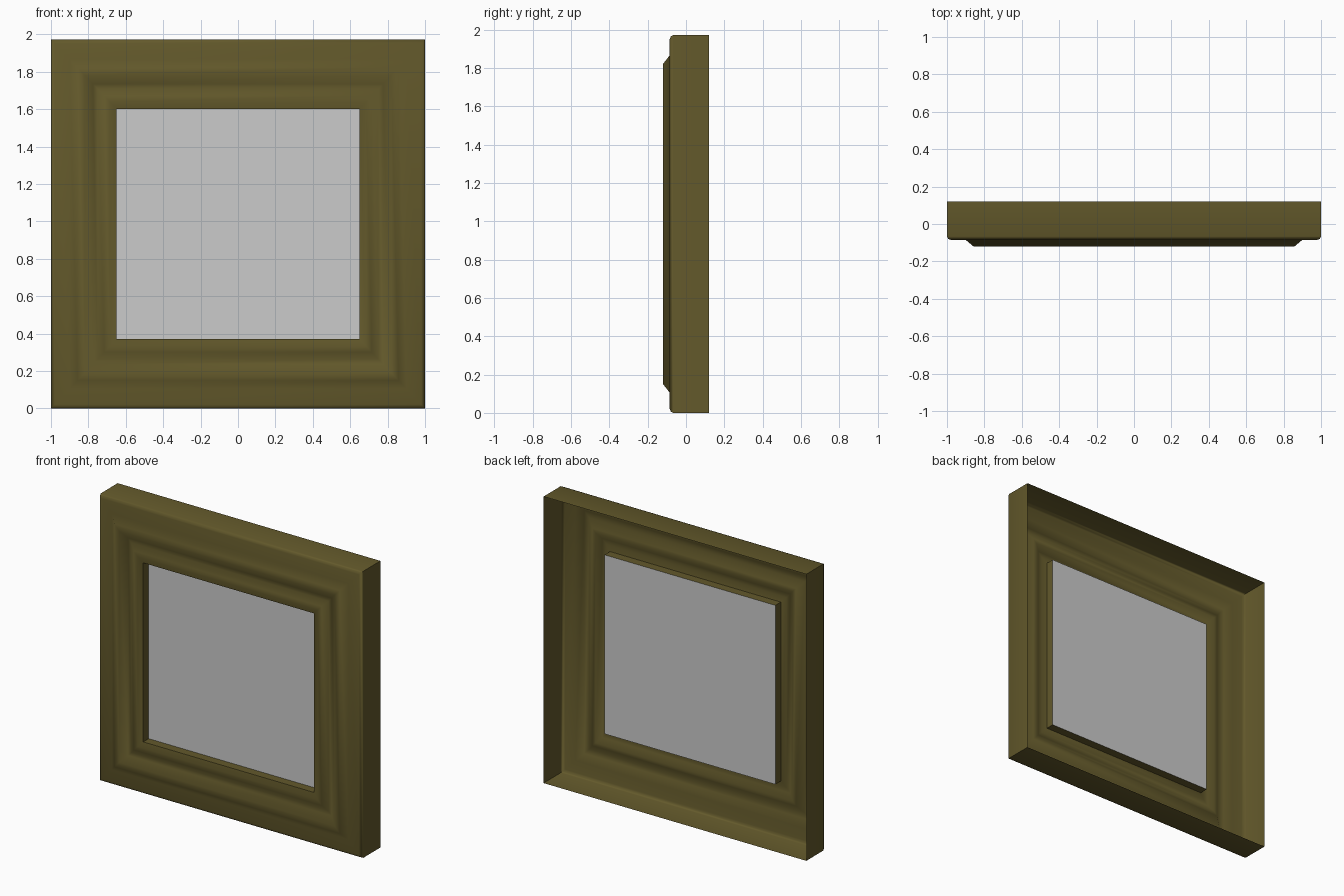
import bpy, bmesh

if "Cube" in bpy.data.objects:
    bpy.data.objects.remove(bpy.data.objects["Cube"])


def material(name, rgb):
    m = bpy.data.materials.new(name)
    m.diffuse_color = (*rgb, 1.0)
    m.use_nodes = True
    m.node_tree.nodes["Principled BSDF"].inputs["Base Color"].default_value = m.diffuse_color
    return m


def finish(bm, name, mat, angle=None):
    me = bpy.data.meshes.new(name)
    bm.to_mesh(me)
    bm.free()
    me.materials.append(mat)
    ob = bpy.data.objects.new(name, me)
    bpy.context.collection.objects.link(ob)
    if angle:
        bpy.context.view_layer.objects.active = ob
        ob.select_set(True)
        bpy.ops.object.shade_smooth_by_angle(angle=angle)
        ob.select_set(False)
    return ob


olive = material("olive wood", (0.125, 0.100, 0.024))
grey = material("grey glass", (0.60, 0.60, 0.60))

W, H = 1.0, 1.972        # half width, full height
PANE_Y = -0.043

# Moulding profile: (distance in from the outer edge, y), back to pane
profile = [(0, 0.12), (0, -0.066), (0.006, -0.079), (0.02, -0.085),
           (0.10, -0.085), (0.142, -0.12), (0.18, -0.12),
           (0.225, -0.088), (0.25, -0.088), (0.285, -0.112),
           (0.315, -0.112), (0.35, -0.102), (0.35, PANE_Y)]


def ring(bm, d, y):
    dz = d * 0.37 / 0.35
    return [bm.verts.new(p) for p in ((-W + d, y, dz), (W - d, y, dz),
                                      (W - d, y, H - dz), (-W + d, y, H - dz))]


# Frame: mitred thin shell, open at the back
bm = bmesh.new()
rings = [ring(bm, d, y) for d, y in profile]
for a, b in zip(rings, rings[1:]):
    for i in range(4):
        j = (i + 1) % 4
        bm.faces.new((a[i], a[j], b[j], b[i]))
finish(bm, "frame", olive, 0.85)

# Pane closing the opening
bm = bmesh.new()
bm.faces.new(ring(bm, 0.35, PANE_Y))
finish(bm, "pane", grey)
